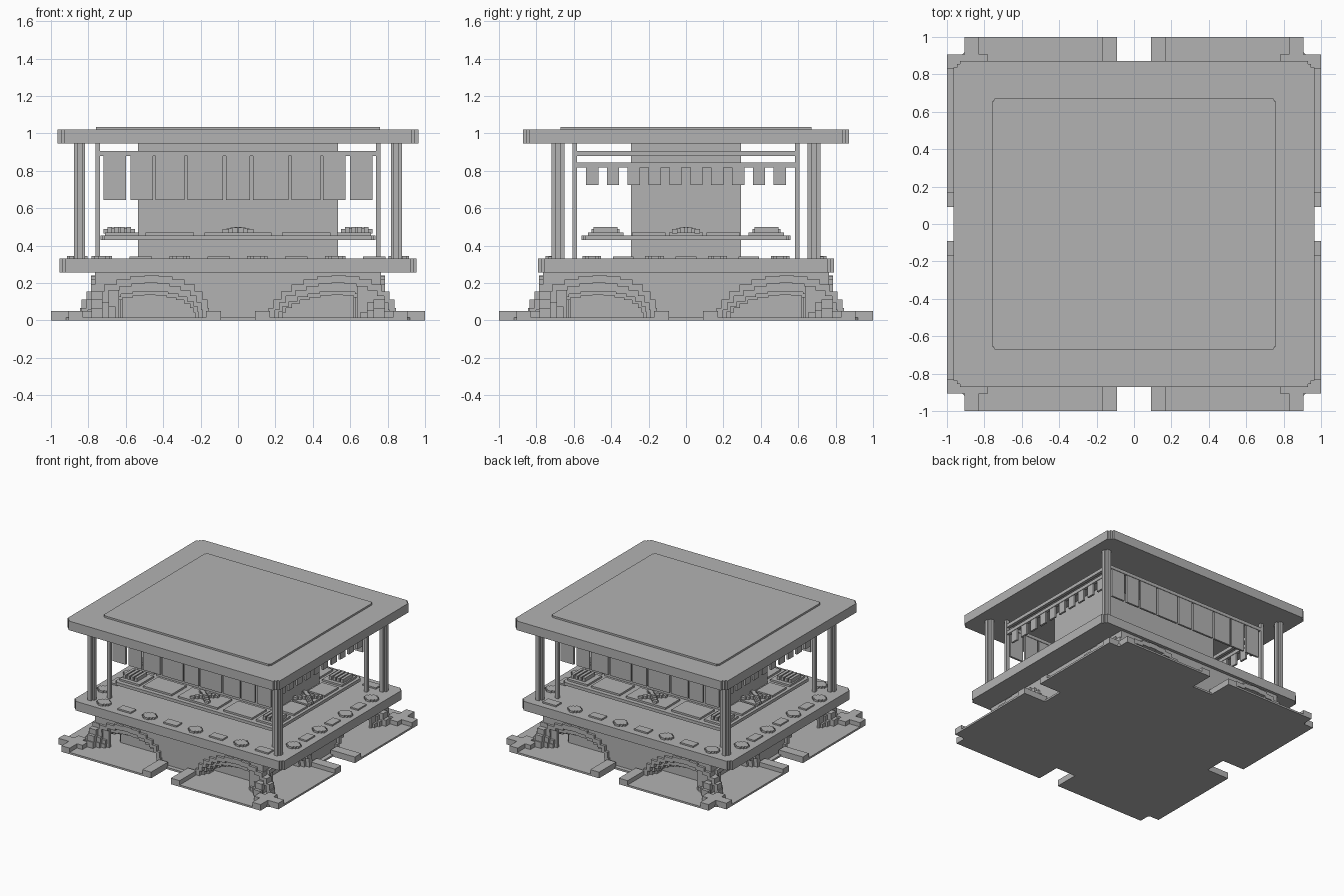
import bpy, bmesh, math
from mathutils import Matrix

cube = bpy.data.objects.get("Cube")
if cube:
    bpy.data.objects.remove(cube, do_unlink=True)

grey = bpy.data.materials.new("plain grey")
grey.use_nodes = True
grey.diffuse_color = (0.45, 0.45, 0.45, 1)
grey.node_tree.nodes["Principled BSDF"].inputs["Base Color"].default_value = (0.45, 0.45, 0.45, 1)


def finish(name, bm):
    bmesh.ops.recalc_face_normals(bm, faces=bm.faces)
    mesh = bpy.data.meshes.new(name)
    bm.to_mesh(mesh)
    bm.free()
    mesh.materials.append(grey)
    obj = bpy.data.objects.new(name, mesh)
    bpy.context.collection.objects.link(obj)
    return obj


def add_box(bm, x0, x1, y0, y1, z0, z1):
    m = Matrix.Translation(((x0 + x1) / 2, (y0 + y1) / 2, (z0 + z1) / 2))
    m = m @ Matrix.Diagonal((x1 - x0, y1 - y0, z1 - z0, 1))
    bmesh.ops.create_cube(bm, size=1, matrix=m)


def boxes(name, items):
    bm = bmesh.new()
    for item in items:
        add_box(bm, *item)
    return finish(name, bm)


def add_prism(bm, points, lift, shift):
    """Extrude a closed outline; lift places each 2D point, shift is the extrusion."""
    face = bm.faces.new([bm.verts.new(lift(*p)) for p in points])
    ext = bmesh.ops.extrude_face_region(bm, geom=[face])
    verts = [v for v in ext["geom"] if isinstance(v, bmesh.types.BMVert)]
    bmesh.ops.translate(bm, verts=verts, vec=shift)


def slab(name, hx, hy, z0, z1, c):
    """Rectangular plate with stepped corners."""
    quarter = [(hx, hy - c), (hx - c / 2, hy - c), (hx - c / 2, hy - c / 2), (hx - c, hy - c / 2), (hx - c, hy)]
    pts = quarter + [(-x, y) for x, y in reversed(quarter)]
    pts += [(-x, -y) for x, y in quarter] + [(x, -y) for x, y in reversed(quarter)]
    bm = bmesh.new()
    add_prism(bm, pts, lambda x, y: (x, y, z0), (0, 0, z1 - z0))
    return finish(name, bm)


def quarter_turn(p, k):
    for _ in range(k):
        p = (-p[1], p[0])
    return p


def turned(obj, k):
    obj.data.transform(Matrix.Rotation(k * math.pi / 2, 4, "Z"))
    obj.data.update()


def stair_arch(cx, a, b, base, n=14):
    """Stepped half ellipse, left to right."""
    pts, last = [], base
    for i in range(n + 1):
        t = math.pi * (1 - i / n)
        x, z = cx + a * math.cos(t), base + b * math.sin(t)
        if i <= n / 2:
            pts += [(x, last), (x, z)]
        else:
            pts += [(pts[-1][0], last), (x, last)]
        last = z
    pts.append((pts[-1][0], base))
    clean = []
    for p in pts:
        if not clean or math.dist(p, clean[-1]) > 1e-5:
            clean.append(p)
    return clean


# Ground plate with slots in each side and notched corners
plate = []
for k in range(4):
    side = [(0.905, -1), (0.905, -0.92), (0.92, -0.905), (1, -0.905), (1, -0.09), (0.8, -0.09),
            (0.8, 0.09), (1, 0.09), (1, 0.905), (0.92, 0.905)]
    plate += [quarter_turn(p, k) for p in side[2:]] + [quarter_turn((0.905, 0.92), k)]
plate = [p for i, p in enumerate(plate) if math.dist(p, plate[i - 1]) > 1e-5]
bm = bmesh.new()
add_prism(bm, plate, lambda x, y: (x, y, 0), (0, 0, 0.015))
finish("ground_plate", bm)

# Lower body with four arcaded sides and raised tray rims
BASE, TOP = 0.015, 0.255
slab("body_core", 0.64, 0.64, 0.01, TOP, 0.02)
rings = [(0.345, 0.225, 0.31, 0.185, 0.785), (0.31, 0.185, 0.29, 0.14, 0.75), (0.29, 0.14, 0.27, 0.12, 0.715)]
for k in range(4):
    bm = bmesh.new()
    outline = [(-0.765, TOP), (-0.765, BASE)]
    for cx in (-0.5, 0.5):
        outline += [(max(-0.745, min(0.745, x)), z) for x, z in stair_arch(cx, 0.31, 0.185, BASE)]
    outline += [(0.765, BASE), (0.765, TOP)]
    outline = [p for i, p in enumerate(outline) if math.dist(p, outline[i - 1]) > 1e-5]
    add_prism(bm, outline, lambda x, z: (x, -0.765, z), (0, 0.13, 0))
    turned(finish("arcade_wall_%d" % k, bm), k)
    bm = bmesh.new()
    for cx in (-0.5, 0.5):
        for a, b, a2, b2, y in rings:
            band = stair_arch(cx, a, b, BASE) + stair_arch(cx, a2, b2, BASE)[::-1]
            add_prism(bm, band, lambda x, z: (x, -y, z), (0, 0.06, 0))
    turned(finish("arch_moulding_%d" % k, bm), k)
    rims = []
    for s in (-1, 1):
        for lo, hi in ((0.09, 0.17), (0.83, 0.905)):
            x0, x1 = sorted((s * lo, s * hi))
            rims.append((x0, x1, -1, -0.78, 0.005, 0.05))
    turned(boxes("tray_rims_%d" % k, rims), k)

# Counter, central block, shelf and roof
slab("counter_slab", 0.955, 0.79, TOP, 0.33, 0.03)
boxes("central_block", [(-0.535, 0.535, -0.295, 0.295, 0.33, 0.945)])
slab("display_shelf", 0.735, 0.56, 0.43, 0.455, 0.02)
slab("roof", 0.965, 0.872, 0.945, 1.02, 0.035)
slab("roof_panel", 0.76, 0.67, 1.02, 1.035, 0.015)

# Columns and slim inner posts
bm = bmesh.new()
for sx in (-1, 1):
    for sy in (-1, 1):
        for h, w in ((0.03, 0.015), (0.015, 0.035)):
            add_box(bm, sx * 0.847 - h, sx * 0.847 + h, sy * 0.685 - w, sy * 0.685 + w, 0.33, 0.945)
finish("columns", bm)
boxes("inner_posts", [(sx * 0.75 - 0.013, sx * 0.75 + 0.013, sy * 0.595 - 0.013, sy * 0.595 + 0.013, 0.33, 0.945)
                      for sx in (-1, 1) for sy in (-1, 1)])

# Rails, long hanging panels and short side valance strips
edges = ((-0.72, -0.6), (-0.575, -0.455), (-0.44, -0.285), (-0.27, -0.08), (-0.065, 0.065))
spans = list(edges) + [(-b, -a) for a, b in edges[:4]]
for s, word in ((-1, "front"), (1, "back")):
    y = s * 0.595
    boxes(word + "_rail", [(-0.74, 0.74, y - 0.012, y + 0.012, 0.878, 0.905)])
    boxes(word + "_hanging_panels", [(a, b, y - 0.008, y + 0.008, 0.645, 0.88) for a, b in spans])
for s, word in ((-1, "right"), (1, "left")):
    x = s * 0.75
    boxes(word + "_rails", [(x - 0.012, x + 0.012, -0.585, 0.585, z, z + 0.028) for z in (0.817, 0.878)])
    boxes(word + "_valance", [(x - 0.008, x + 0.008, c - 0.033, c + 0.033, 0.725, 0.82)
                              for c in [(i - 4.5) * 0.1115 for i in range(10)]])


# Place settings alternating between stepped discs and flat boards
def setting(bm, x, y, disc, along_x):
    if disc:
        for h, w in ((0.055, 0.02), (0.04, 0.035), (0.02, 0.05)):
            add_box(bm, x - h, x + h, y - w, y + w, 0.325, 0.345)
    else:
        h, w = (0.06, 0.035) if along_x else (0.035, 0.055)
        add_box(bm, x - h, x + h, y - w, y + w, 0.325, 0.342)


bm = bmesh.new()
for s in (-1, 1):
    for i in range(8):
        setting(bm, (i - 3.5) * 0.208, s * 0.7, i % 2 == 0, True)
    for i in range(7):
        setting(bm, s * 0.86, (i - 3) * 0.168, i % 2 == 0, False)
finish("place_settings", bm)

# Shelf trays, corner slats and crossed centre pieces
bm = bmesh.new()
for s in (-1, 1):
    for c, h in ((-0.62, 0.09), (-0.365, 0.13), (0, 0.18), (0.365, 0.13), (0.62, 0.09)):
        add_box(bm, c - h, c + h, s * 0.43 - 0.095, s * 0.43 + 0.095, 0.45, 0.47)
    for c, h in ((-0.2, 0.09), (0, 0.09), (0.2, 0.09)):
        add_box(bm, s * 0.635 - 0.075, s * 0.635 + 0.075, c - h, c + h, 0.45, 0.47)
finish("shelf_trays", bm)
bm = bmesh.new()
for sx in (-1, 1):
    for sy in (-1, 1):
        for i in range(4):
            x = sx * 0.635 + (i - 1.5) * 0.034
            add_box(bm, x - 0.012, x + 0.012, sy * 0.43 - 0.065, sy * 0.43 + 0.065, 0.465, 0.5)
finish("corner_slats", bm)
bm = bmesh.new()
for x, y in ((0, -0.43), (0, 0.43), (-0.635, 0), (0.635, 0)):
    for i in range(-3, 4):
        for d in (-1, 1):
            u, v = x + i * 0.022, y + d * i * 0.02
            add_box(bm, u - 0.018, u + 0.018, v - 0.014, v + 0.014, 0.465, 0.5 - abs(i) * 0.004)
finish("crossed_centrepieces", bm)
